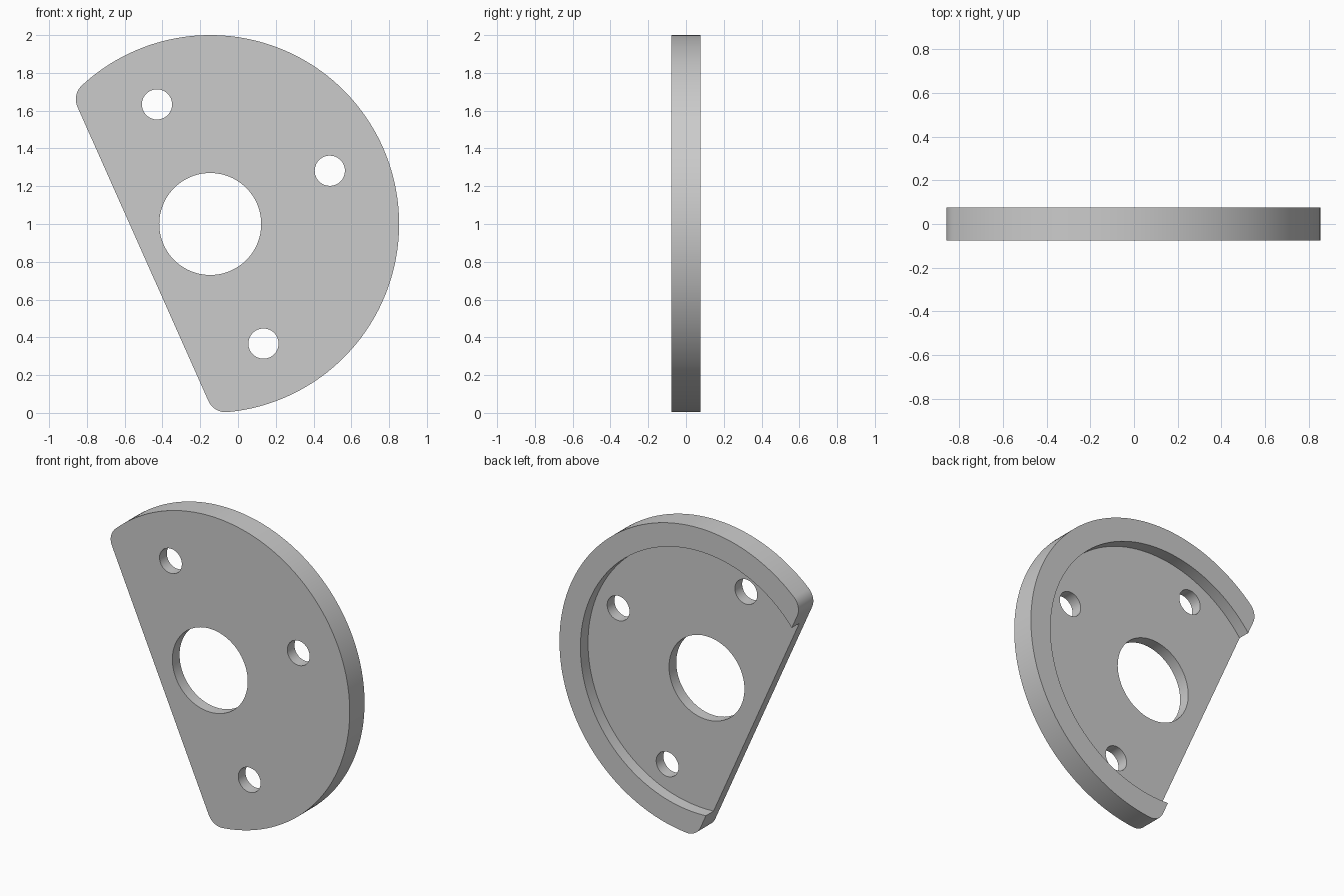
import bpy, bmesh
from math import sin, cos, pi, radians, sqrt, atan2
from mathutils import Vector

CX, CZ = -0.147, 1.0          # disc centre
TILT = radians(24)            # direction facing away from the flat edge
FLAT, FILLET = 0.39, 0.1      # flat edge distance, corner radius
HALF = 0.076                  # half thickness
DEPTH = 0.078                 # recess depth in the back

if "Cube" in bpy.data.objects:
    bpy.data.objects.remove(bpy.data.objects["Cube"])

grey = bpy.data.materials.new("light_grey")
grey.use_nodes = True
grey.diffuse_color = (0.6, 0.6, 0.6, 1)
grey.node_tree.nodes["Principled BSDF"].inputs["Base Color"].default_value = (0.6, 0.6, 0.6, 1)


def arc(cu, cv, r, a0, a1, n):
    return [(cu + r * cos(a0 + (a1 - a0) * i / n), cv + r * sin(a0 + (a1 - a0) * i / n))
            for i in range(n + 1)]


def prism(name, outline, y0, y1):
    """Extrude a tilted outline from y0 to y1."""
    bm = bmesh.new()
    verts = [bm.verts.new((CX + u * cos(TILT) - v * sin(TILT), y0,
                           CZ + u * sin(TILT) + v * cos(TILT))) for u, v in outline]
    face = bm.faces.new(verts)
    ext = bmesh.ops.extrude_face_region(bm, geom=[face])["geom"]
    bmesh.ops.translate(bm, vec=Vector((0, y1 - y0, 0)),
                        verts=[g for g in ext if isinstance(g, bmesh.types.BMVert)])
    bmesh.ops.recalc_face_normals(bm, faces=bm.faces)
    mesh = bpy.data.meshes.new(name)
    bm.to_mesh(mesh)
    bm.free()
    mesh.materials.append(grey)
    obj = bpy.data.objects.new(name, mesh)
    bpy.context.collection.objects.link(obj)
    return obj


def circle(u, v, r, n):
    return arc(u, v, r, 0, 2 * pi, n)[:-1]


# Cut disc with rounded corners
fu = FILLET - FLAT
fv = sqrt((1 - FILLET) ** 2 - fu ** 2)
end = atan2(fv, fu)
outline = (arc(0, 0, 1, -end, end, 120)
           + arc(fu, fv, FILLET, end, pi, 12)[1:]
           + arc(fu, -fv, FILLET, pi, 2 * pi - end, 12)[:-1])
plate = prism("flanged_plate", outline, -HALF, HALF)

# Back recess, centre bore and three bolt holes
cutters = [prism("recess_cutter", circle(0, 0, 0.85, 144), HALF - DEPTH, HALF + 0.1),
           prism("bore_cutter", circle(0, 0, 0.27, 72), -0.3, 0.3)]
for a in (-pi / 2, 0, pi / 2):
    cutters.append(prism("bolt_hole_cutter",
                         circle(0.693 * cos(a), 0.693 * sin(a), 0.08, 40), -0.3, 0.3))

bpy.ops.object.select_all(action="DESELECT")
bpy.context.view_layer.objects.active = plate
plate.select_set(True)
for cutter in cutters:
    cutter.hide_render = True
    mod = plate.modifiers.new("cut", "BOOLEAN")
    mod.operation = "DIFFERENCE"
    mod.solver = "EXACT"
    mod.object = cutter
    bpy.ops.object.modifier_apply(modifier=mod.name)
    bpy.data.objects.remove(cutter)

bpy.ops.object.shade_smooth_by_angle(angle=radians(30))
